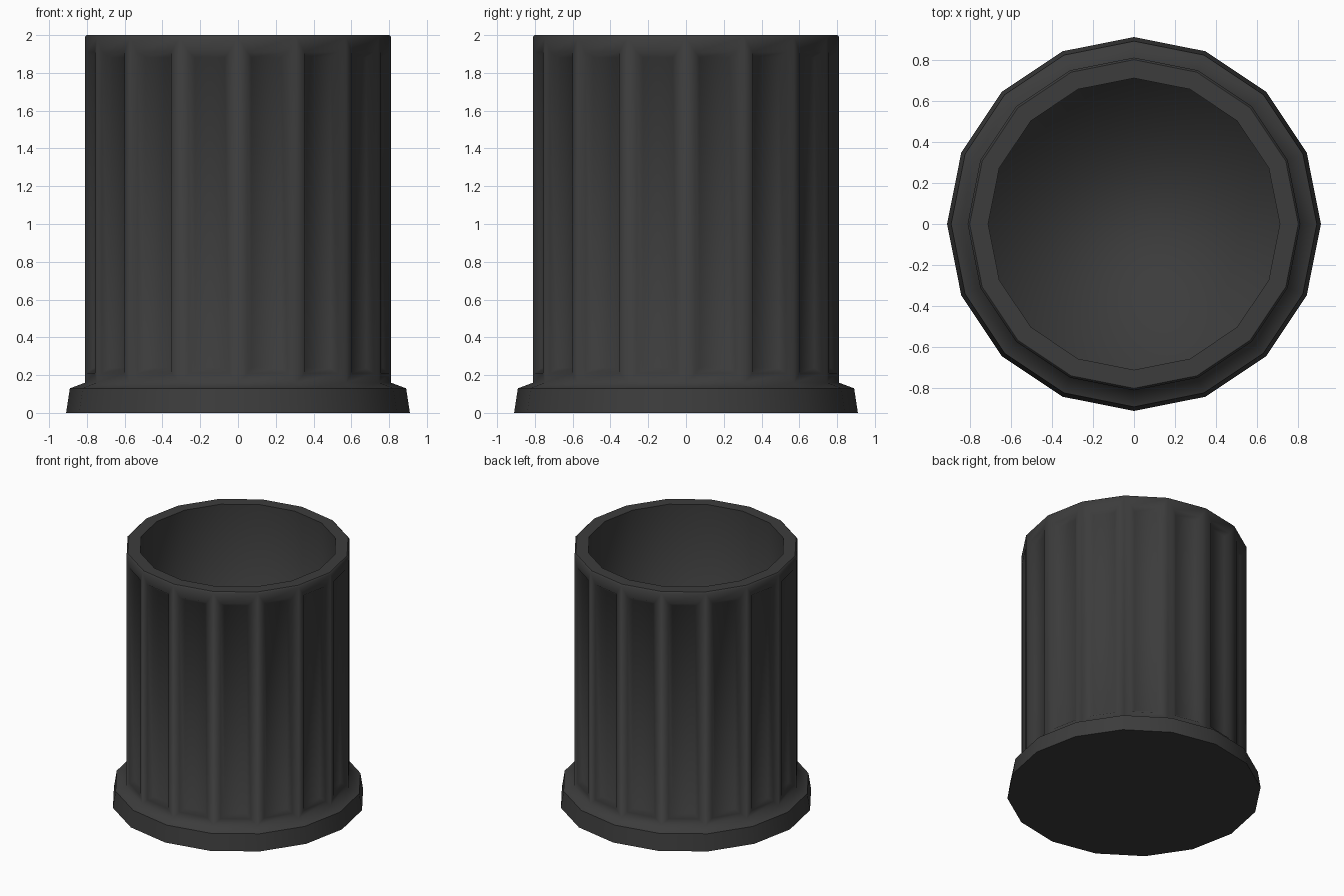
import bpy, bmesh, math

if "Cube" in bpy.data.objects:
    bpy.data.objects.remove(bpy.data.objects["Cube"])

SIDES = 16
# Revolved profile (radius, z): foot, outer wall, rim, inner wall down to the floor
PROFILE = [(0.91, 0.0), (0.89, 0.13), (0.81, 0.16), (0.81, 1.99), (0.80, 2.0),
           (0.71, 2.0), (0.71, 0.5)]
SHARP_RINGS = (0, 1, 4, 5)

bm = bmesh.new()

# Rings of the 16-sided bin
rings = []
for r, z in PROFILE:
    rings.append([bm.verts.new((r * math.cos(2 * math.pi * i / SIDES),
                                r * math.sin(2 * math.pi * i / SIDES), z))
                  for i in range(SIDES)])

# Skin between the rings, keeping the tall outer wall faces
wall_faces = []
for k in range(len(rings) - 1):
    a, b = rings[k], rings[k + 1]
    for i in range(SIDES):
        j = (i + 1) % SIDES
        face = bm.faces.new((a[i], a[j], b[j], b[i]))
        if k == 2:
            wall_faces.append(face)

# Underside and inner floor
bm.faces.new(list(reversed(rings[0])))
bm.faces.new(rings[-1])
bm.normal_update()

# Crisp edges around the foot and the rim
for k in SHARP_RINGS:
    for i in range(SIDES):
        bm.edges.get((rings[k][i], rings[k][(i + 1) % SIDES])).smooth = False

# Shallow recessed flute in every outer wall face, lower edge of the top band at 1.91
bmesh.ops.inset_individual(bm, faces=wall_faces, thickness=0.05, use_even_offset=True)
for f in wall_faces:
    for v in f.verts:
        if v.co.z > 1:
            v.co.z = 1.91
bmesh.ops.inset_individual(bm, faces=wall_faces, thickness=0.028, depth=-0.03,
                           use_even_offset=True)

# Smooth shading
bm.normal_update()
for f in bm.faces:
    f.smooth = True

mesh = bpy.data.meshes.new("fluted_bin")
bm.to_mesh(mesh)
bm.free()
fluted_bin = bpy.data.objects.new("fluted_bin", mesh)
bpy.context.collection.objects.link(fluted_bin)

# Dark grey finish
dark = bpy.data.materials.new("dark_grey")
dark.diffuse_color = (0.045, 0.045, 0.045, 1)
dark.use_nodes = True
dark.node_tree.nodes["Principled BSDF"].inputs["Base Color"].default_value = dark.diffuse_color
mesh.materials.append(dark)
